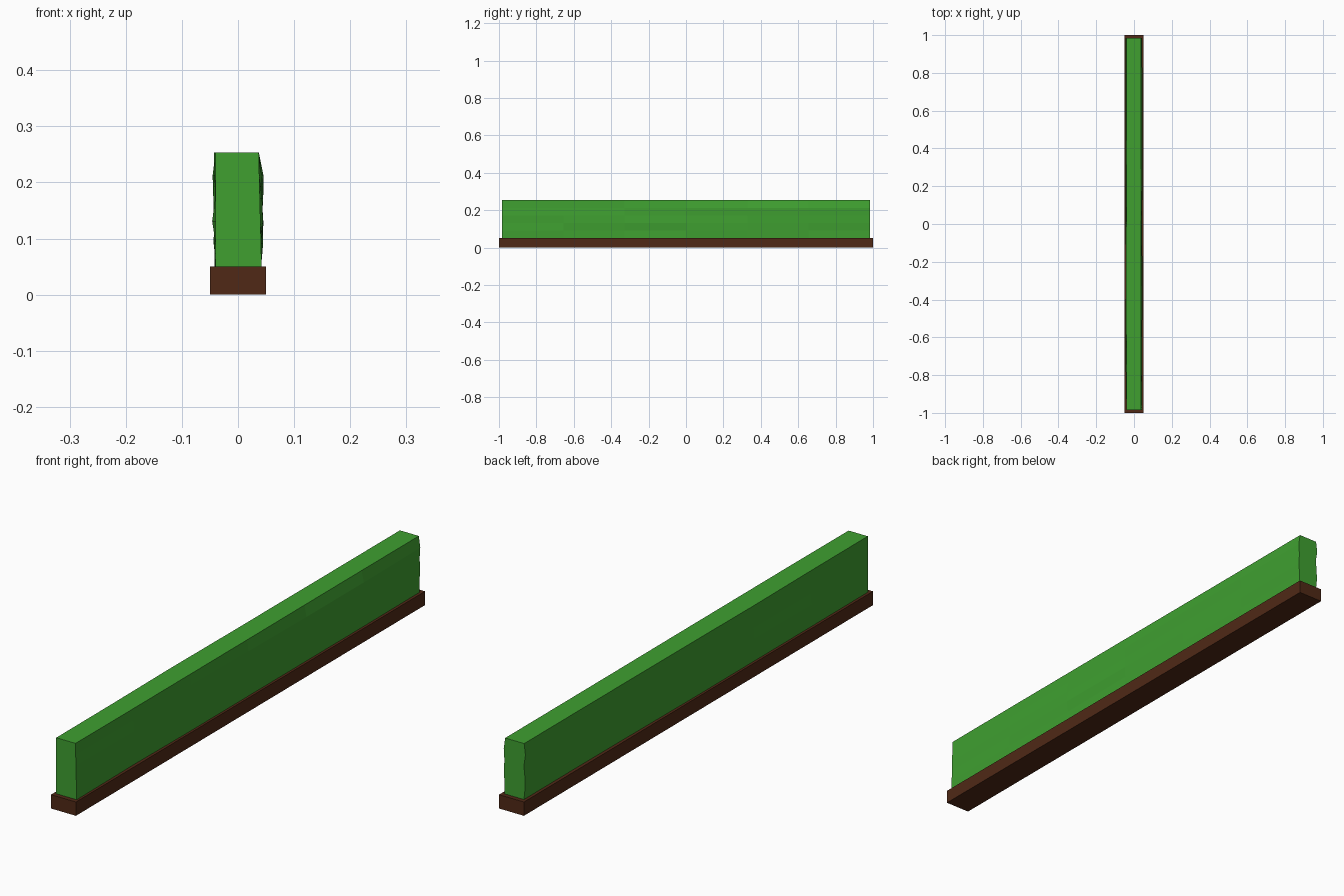
import bpy, bmesh, random

if "Cube" in bpy.data.objects:
    bpy.data.objects.remove(bpy.data.objects["Cube"])
random.seed(4)


def material(name, color):
    m = bpy.data.materials.new(name)
    m.diffuse_color = color
    m.use_nodes = True
    m.node_tree.nodes["Principled BSDF"].inputs["Base Color"].default_value = m.diffuse_color
    return m


def box(name, size, center, mat):
    bm = bmesh.new()
    bmesh.ops.create_cube(bm, size=1)
    for v in bm.verts:
        v.co = [v.co[i] * size[i] + center[i] for i in range(3)]
    me = bpy.data.meshes.new(name)
    bm.to_mesh(me)
    bm.free()
    me.materials.append(mat)
    ob = bpy.data.objects.new(name, me)
    bpy.context.collection.objects.link(ob)
    return ob


soil = material("soil", (0.08, 0.022, 0.008, 1))
leaf = material("leaf", (0.05, 0.35, 0.03, 1))

# Planter base
box("planter_base", (0.1, 2, 0.05), (0, 0, 0.025), soil)

# Trimmed hedge, cut into a coarse grid
hedge = box("hedge", (0.084, 1.968, 0.203), (0, 0, 0.1515), leaf)
bm = bmesh.new()
bm.from_mesh(hedge.data)
for axis, cuts in ((1, 5), (2, 4)):
    edges = [e for e in bm.edges
             if abs(e.verts[0].co[axis] - e.verts[1].co[axis]) > 0.1]
    bmesh.ops.subdivide_edges(bm, edges=edges, cuts=cuts, use_grid_fill=True)

# Slightly uneven leaf walls; front end and top edge stay close to straight
for v in bm.verts:
    side = 1 if v.co.x > 0 else -1
    if v.co.y < -0.98:
        x = 0.042 - 0.005 * (v.co.z - 0.05) / 0.2 if side > 0 else 0.04
    elif v.co.z > 0.25:
        x = random.uniform(0.036, 0.038) if side > 0 else random.uniform(0.039, 0.046)
    elif v.co.z < 0.06:
        x = random.uniform(0.038, 0.042)
    else:
        x = random.uniform(0.038, 0.046)
    v.co.x = side * x
bm.normal_update()
bm.to_mesh(hedge.data)
bm.free()
